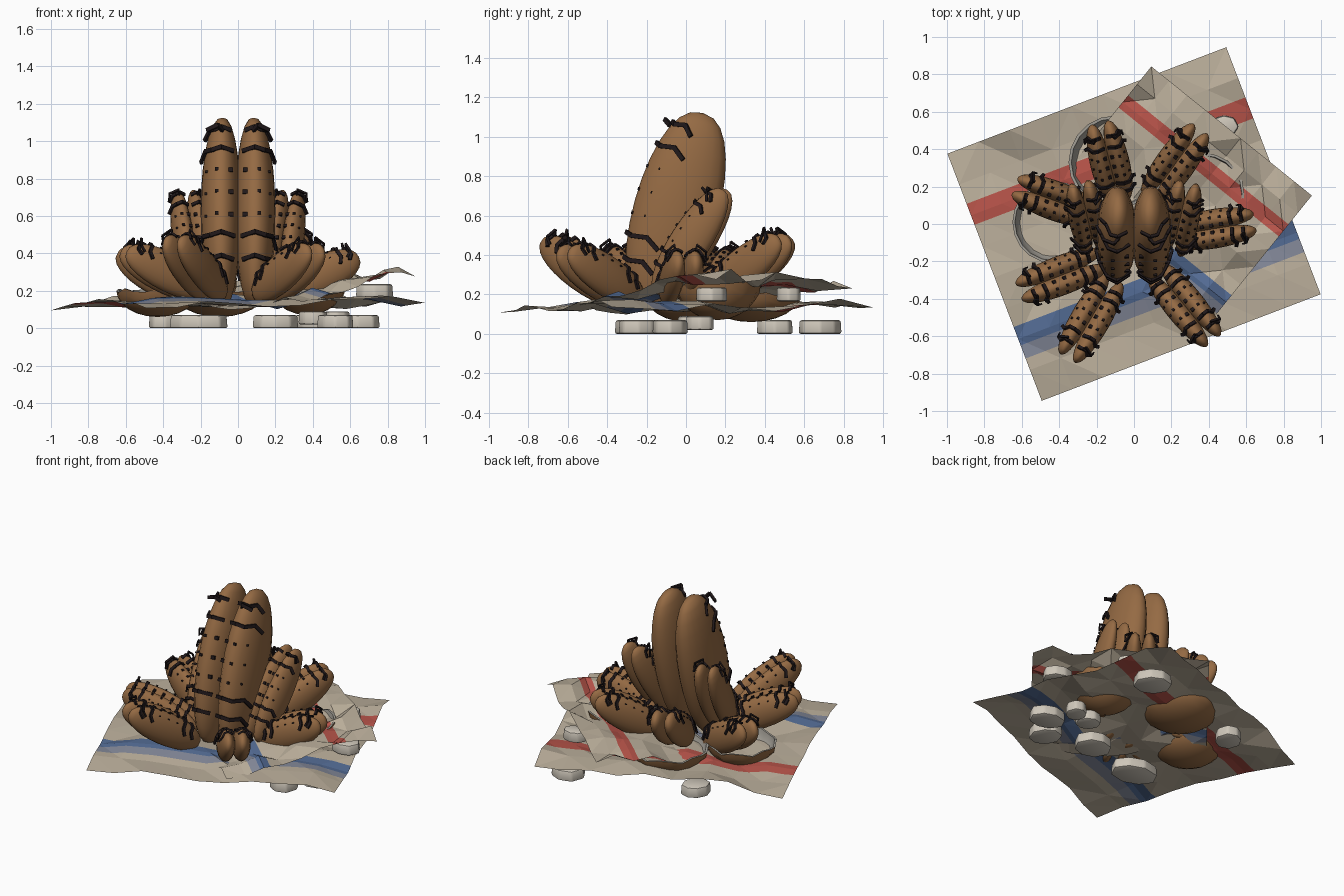
import bpy, bmesh, math, random
from mathutils import Vector, Matrix

if "Cube" in bpy.data.objects:
    bpy.data.objects.remove(bpy.data.objects["Cube"])

random.seed(4)


def material(name, rgb):
    m = bpy.data.materials.new(name)
    m.diffuse_color = (*rgb, 1)
    m.use_nodes = True
    m.node_tree.nodes["Principled BSDF"].inputs["Base Color"].default_value = m.diffuse_color
    return m


BEIGE = material("beige cloth", (0.50, 0.43, 0.33))
RED = material("red stripe", (0.46, 0.085, 0.065))
BLUE = material("blue stripe", (0.085, 0.145, 0.29))
PALE = material("pale blue stripe", (0.23, 0.25, 0.32))
BROWN = material("brown shell", (0.30, 0.145, 0.057))
DARK = material("dark legs", (0.014, 0.009, 0.010))
STONE = material("pale stone", (0.62, 0.57, 0.49))
GREY = material("grey lining", (0.36, 0.34, 0.30))


def finish(name, bm, mats, smooth=None):
    me = bpy.data.meshes.new(name)
    bm.to_mesh(me)
    bm.free()
    ob = bpy.data.objects.new(name, me)
    bpy.context.collection.objects.link(ob)
    for m in mats:
        me.materials.append(m)
    if smooth:
        bpy.ops.object.select_all(action='DESELECT')
        ob.select_set(True)
        bpy.context.view_layer.objects.active = ob
        bpy.ops.object.shade_smooth_by_angle(angle=math.radians(smooth))
    return ob


# Crumpled cloth with woven stripes
def cloth(name, centre, scale, angle, height):
    bm = bmesh.new()
    bmesh.ops.create_grid(bm, x_segments=9, y_segments=8, size=1)
    for v in bm.verts:
        v.co.x *= 0.798
        v.co.y *= 0.707
        v.co.z = height(v.co.x, v.co.y) + random.uniform(-0.032, 0.032)
    bmesh.ops.triangulate(bm, faces=bm.faces[:])
    for edge in (0.42, 0.30, -0.285, -0.39, -0.465):
        bmesh.ops.bisect_plane(bm, geom=bm.verts[:] + bm.edges[:] + bm.faces[:],
                               plane_co=(0, edge, 0), plane_no=(0, 1, 0))
    for f in bm.faces:
        y = f.calc_center_median().y
        if 0.30 < y < 0.42:
            f.material_index = 1
        elif -0.39 < y < -0.285:
            f.material_index = 2
        elif -0.465 < y < -0.39:
            f.material_index = 3
    spin = Matrix.Rotation(math.radians(angle), 4, 'Z')
    for v in bm.verts:
        p = spin @ Vector((v.co.x * scale, v.co.y * scale, 0))
        v.co = (p.x + centre[0], p.y + centre[1], v.co.z)
    finish(name, bm, [BEIGE, RED, BLUE, PALE])


cloth("large_cloth", (0, 0), 1.0, 20.9,
      lambda x, y: 0.14 + 0.015 * math.sin(6 * x + 4 * y))
cloth("small_cloth", (0.216, 0.117), 0.69, -38.8,
      lambda x, y: 0.205 + 0.11 * y + 0.03 * x)


# Straight dark bars joining a row of points
def bars(bm, pts, side, thick):
    for a, b in zip(pts, pts[1:]):
        d = b - a
        x = d.normalized()
        y = (side - side.dot(x) * x).normalized()
        z = x.cross(y)
        m = Matrix((x, y, z)).transposed().to_4x4()
        m.translation = (a + b) / 2
        m = m @ Matrix.Diagonal((d.length * 1.08, thick * 1.3, thick * 0.8, 1))
        bmesh.ops.create_cube(bm, size=1, matrix=m)


# Pod of two long lobes with dark clasping legs and spots
def pod(name, base, tip, w, d):
    base, tip = Vector(base), Vector(tip)
    half = (tip - base).length / 2
    mid = (base + tip) / 2
    L = (tip - base).normalized()
    U = (Vector((0, 0, 1)) - L.z * L).normalized()
    S = L.cross(U)

    def point(s, t, phi, lift=0.0):
        r = max(1 - t * t, 0) ** 0.42
        a = math.radians(phi)
        across = 0.85 * w * (0.88 + 0.12 * r) + (w * r + lift) * math.sin(a)
        return mid + L * half * t + S * s * across + U * (d * r + lift) * math.cos(a)

    bm = bmesh.new()
    for s in (-1, 1):
        made = bmesh.ops.create_uvsphere(bm, u_segments=20, v_segments=14, radius=1)
        for v in made['verts']:
            t = max(-1, min(1, v.co.z))
            v.co = point(s, t, math.degrees(math.atan2(v.co.x, v.co.y)))
    bmesh.ops.recalc_face_normals(bm, faces=bm.faces[:])
    finish(name, bm, [BROWN], 60)

    bm = bmesh.new()
    thick = 0.010 + 0.07 * w
    for s in (-1, 1):
        for t in (0.82, 0.58, -0.34, -0.58):
            path = [point(s, t + 0.02 * (i % 2), phi, 0.008)
                    for i, phi in enumerate((-40, 0, 30, 60))]
            path.append(point(s, t - 0.07, 80, 0.014))
            bars(bm, path, L, thick)
        if w < 0.1:
            # raised hooked leg near the tip
            bars(bm, [point(s, 0.8, 10), point(s, 0.84, 10, 0.035),
                      point(s, 0.84, 55, 0.035), point(s, 0.72, 70, 0.02)], L, thick * 0.7)
        else:
            bars(bm, [point(s, 0.8, -5), point(s, 0.84, 10, 0.05),
                      point(s, 0.8, 40, 0.05)], L, thick)
        for t in (0.36, 0.12, -0.12):
            for phi, k in ((-30, 1.1), (12, 0.8), (48, 0.6)):
                p = point(s, t, phi, 0.002)
                g = thick * k
                bars(bm, [p - S * g * 0.6, p + S * g * 0.6], L, g * 0.9)
    finish(name + "_legs", bm, [DARK])


pod("main_pod", (0, -0.19, 0.12), (0, 0.085, 1.12), 0.108, 0.215)
for side, label in ((-1, "left"), (1, "right")):
    pod(label + "_tall_pod", (side * 0.21, -0.14, 0.2), (side * 0.285, 0.2, 0.73), 0.055, 0.105)

ground_pods = {
    "front_left_pod": ((-0.11, -0.30, 0.17), (-0.35, -0.71, 0.47)),
    "front_right_pod": ((0.12, -0.25, 0.17), (0.42, -0.62, 0.42)),
    "left_front_pod": ((-0.17, -0.19, 0.19), (-0.61, -0.36, 0.41)),
    "left_back_pod": ((-0.22, 0.05, 0.17), (-0.63, 0.20, 0.40)),
    "back_left_pod": ((-0.08, 0.13, 0.19), (-0.18, 0.53, 0.48)),
    "back_right_pod": ((0.09, 0.14, 0.19), (0.35, 0.50, 0.48)),
    "right_pod": ((0.22, -0.06, 0.18), (0.64, 0.01, 0.38)),
}
for label, (a, b) in ground_pods.items():
    pod(label, a, b, 0.057, 0.105)


# Open shells under the pods, brown outside and grey inside
def bowl(name, x, y, radius, bottom, rim):
    bm = bmesh.new()
    bmesh.ops.create_uvsphere(bm, u_segments=20, v_segments=12, radius=1)
    bmesh.ops.delete(bm, geom=[v for v in bm.verts if v.co.z > 0.01], context='VERTS')
    outer = bm.faces[:]
    inner = [g for g in bmesh.ops.duplicate(bm, geom=outer)['geom']
             if isinstance(g, bmesh.types.BMFace)]
    for v in {v for f in inner for v in f.verts}:
        v.co *= 0.94
    for f in inner:
        f.material_index = 1
        f.normal_flip()
    loops = [e for e in bm.edges if e.is_boundary]
    for f in bmesh.ops.bridge_loops(bm, edges=loops)['faces']:
        f.material_index = 1
    for v in bm.verts:
        wob = 0.012 * math.sin(7 * math.atan2(v.co.y, v.co.x)) if v.co.z > -0.3 else 0
        v.co = (x + v.co.x * radius, y + v.co.y * radius,
                rim + v.co.z * (rim - bottom) + wob)
    finish(name, bm, [BROWN, GREY], 40)


bowl("back_shell", -0.10, 0.33, 0.25, 0.06, 0.20)
bowl("left_shell", -0.43, 0.01, 0.22, 0.06, 0.20)
bowl("right_shell", 0.37, 0.16, 0.22, 0.07, 0.27)


# Flat worn stones: x, y, bottom, radius along x, radius along y
stones = [
    (-0.21, -0.25, 0, 0.16, 0.12), (-0.39, 0.45, 0, 0.09, 0.10),
    (0.42, 0.68, 0, 0.12, 0.12), (0.64, -0.08, 0, 0.12, 0.10),
    (0.52, -0.24, 0, 0.10, 0.11), (0.20, -0.16, 0, 0.12, 0.12),
    (0.40, 0.03, 0.02, 0.08, 0.08), (0.53, 0.07, 0.02, 0.07, 0.08),
    (0.73, 0.13, 0.165, 0.10, 0.09), (0.48, 0.52, 0.165, 0.08, 0.07),
]
for i, (x, y, z, rx, ry) in enumerate(stones):
    bm = bmesh.new()
    bmesh.ops.create_cone(bm, cap_ends=True, segments=8, radius1=1, radius2=0.96, depth=1)
    turn = random.uniform(0, 0.8)
    for v in bm.verts:
        a = math.atan2(v.co.y, v.co.x)
        k = (1 + 0.08 * math.sin(2 * a + turn * 4)) / 1.04
        v.co = (x + rx * k * v.co.x, y + ry * k * v.co.y, z + 0.07 * (v.co.z + 0.5))
    bmesh.ops.bevel(bm, geom=bm.edges[:], offset=0.012, segments=2,
                    affect='EDGES', profile=0.5)
    finish("stone_%d" % (i + 1), bm, [STONE], 35)
